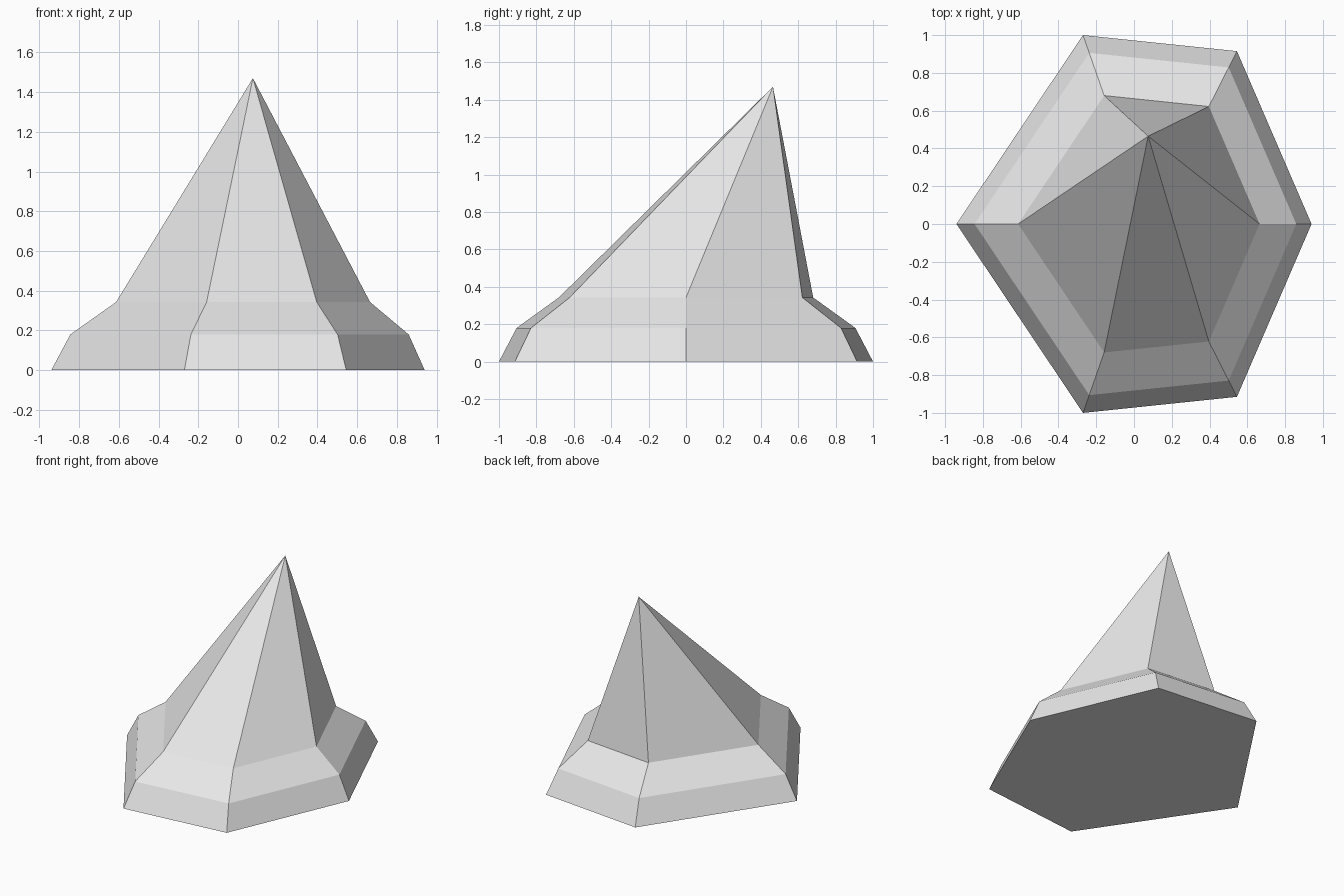
import bpy
import bmesh

cube = bpy.data.objects.get("Cube")
if cube:
    bpy.data.objects.remove(cube, do_unlink=True)

# Pale grey material
grey = bpy.data.materials.new("pale_grey")
grey.use_nodes = True
colour = (0.8, 0.8, 0.8, 1)
grey.diffuse_color = colour
grey.node_tree.nodes["Principled BSDF"].inputs["Base Color"].default_value = colour

# Six-sided footprint, mirrored front to back
front = [(-0.94, 0), (-0.27, -1.0), (0.545, -0.915), (0.94, 0)]
outline = front + [(x, -y) for x, y in reversed(front[1:-1])]

# Height and scale of each tier, shrinking about the axis under the tip
AXIS_X = 0.08
TIERS = [(0, 1), (0.18, 0.906), (0.343, 0.68)]
TIP = (0.075, 0.465, 1.47)

bm = bmesh.new()
rings = [[bm.verts.new((AXIS_X + (x - AXIS_X) * s, y * s, z)) for x, y in outline]
         for z, s in TIERS]
tip = bm.verts.new(TIP)
n = len(outline)

# Flat underside, sloping skirt and leaning spire
bm.faces.new(list(reversed(rings[0])))
for i in range(n):
    j = (i + 1) % n
    for low, high in zip(rings, rings[1:]):
        bm.faces.new((low[i], low[j], high[j], high[i]))
    bm.faces.new((rings[-1][i], rings[-1][j], tip))
bmesh.ops.recalc_face_normals(bm, faces=bm.faces)

mesh = bpy.data.meshes.new("leaning_spire")
bm.to_mesh(mesh)
bm.free()
mesh.materials.append(grey)
spire = bpy.data.objects.new("leaning_spire", mesh)
bpy.context.collection.objects.link(spire)
